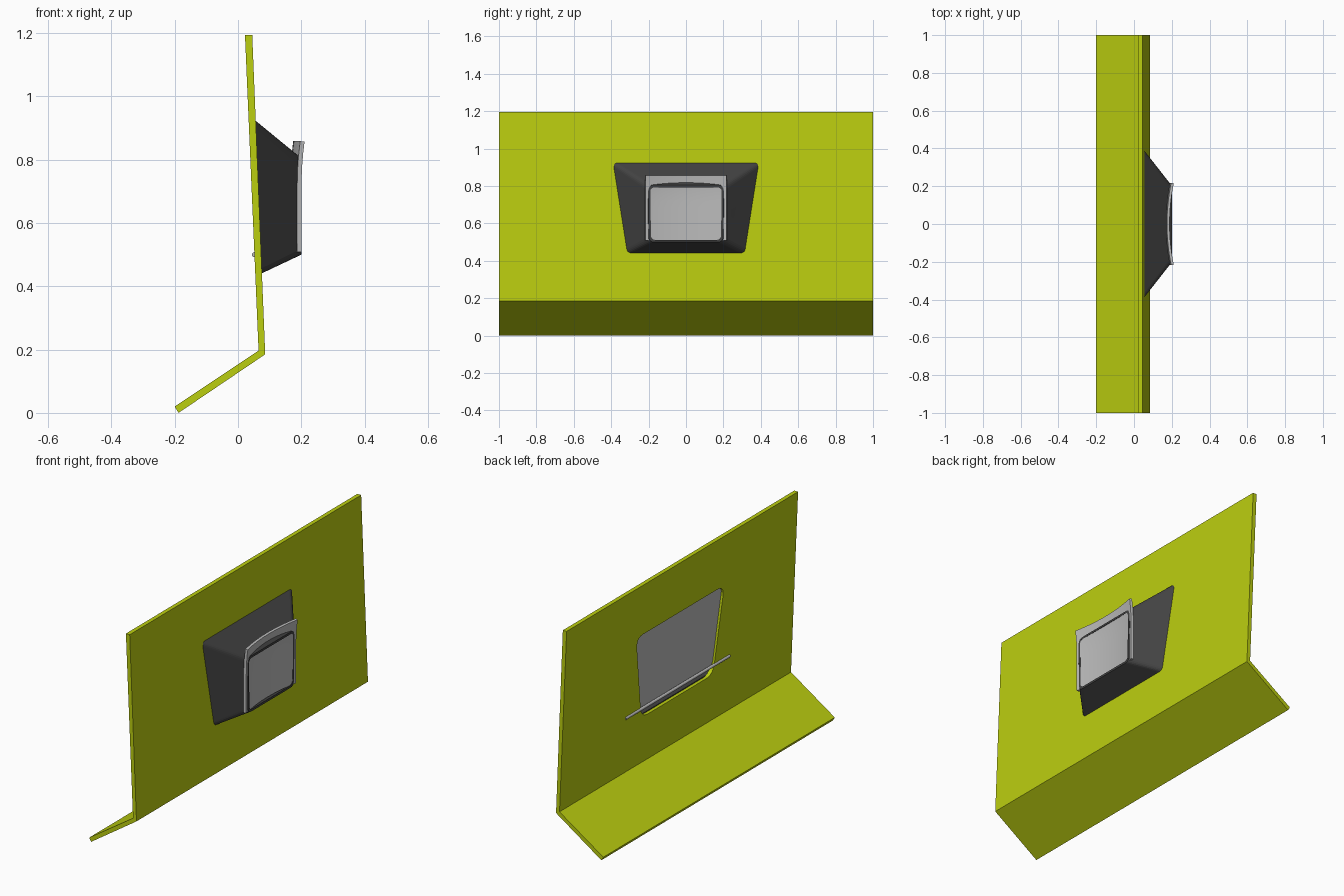
import bpy, bmesh, math
from mathutils import Vector

if "Cube" in bpy.data.objects:
    bpy.data.objects.remove(bpy.data.objects["Cube"])


def material(name, rgb):
    m = bpy.data.materials.new(name)
    m.diffuse_color = (*rgb, 1)
    m.use_nodes = True
    m.node_tree.nodes["Principled BSDF"].inputs["Base Color"].default_value = m.diffuse_color
    return m


LIME = material("lime", (0.50, 0.62, 0.005))
DARK = material("charcoal", (0.055, 0.055, 0.055))
GREY = material("light grey", (0.50, 0.50, 0.50))


def make(name, verts, faces, mat):
    me = bpy.data.meshes.new(name)
    me.from_pydata(verts, [], faces)
    bm = bmesh.new()
    bm.from_mesh(me)
    bmesh.ops.recalc_face_normals(bm, faces=bm.faces)
    bm.to_mesh(me)
    bm.free()
    ob = bpy.data.objects.new(name, me)
    bpy.context.collection.objects.link(ob)
    me.materials.append(mat)
    return ob


def activate(ob):
    bpy.ops.object.select_all(action='DESELECT')
    ob.select_set(True)
    bpy.context.view_layer.objects.active = ob


def trapezoid(w_bottom, z_bottom, w_top, z_top, r, n=5):
    """Rounded, symmetric outline in (y, z), counter-clockwise."""
    cs = [Vector(c) for c in ((-w_bottom, z_bottom), (w_bottom, z_bottom),
                              (w_top, z_top), (-w_top, z_top))]
    pts = []
    for i, c in enumerate(cs):
        a = c + (cs[i - 1] - c).normalized() * r
        b = c + (cs[(i + 1) % 4] - c).normalized() * r
        for k in range(n + 1):
            t = k / n
            pts.append(a * (1 - t) ** 2 + c * 2 * t * (1 - t) + b * t ** 2)
    return pts


def loft(name, rings, mat, caps=True):
    n = len(rings[0])
    verts = [v for ring in rings for v in ring]
    faces = [(j * n + i, j * n + (i + 1) % n, (j + 1) * n + (i + 1) % n, (j + 1) * n + i)
             for j in range(len(rings) - 1) for i in range(n)]
    if caps:
        faces += [tuple(range(n)), tuple(range((len(rings) - 1) * n, len(rings) * n))]
    return make(name, verts, faces, mat)


def front_x(z):   # front surface of the sloping panel
    return 0.085 - 0.04 * (z - 0.185) / 1.01


def on_panel(pts, offset):
    return [(front_x(p.y) + offset, p.x, p.y) for p in pts]


# Bent sheet panel
profile = [(0.022, 1.195), (0.045, 1.195), (0.086, 0.185), (-0.188, 0.0),
           (-0.2, 0.02), (0.065, 0.197)]
panel = loft("bent_panel", [[(x, y, z) for x, z in profile] for y in (-1, 1)], LIME)

# Rounded opening cut through the panel
hole = trapezoid(0.31, 0.45, 0.38, 0.917, 0.06)
cutter = loft("opening_cutter", [on_panel(hole, -0.1), on_panel(hole, 0.1)], LIME)
cutter.hide_render = True
mod = panel.modifiers.new("opening", 'BOOLEAN')
mod.object = cutter
mod.operation = 'DIFFERENCE'
mod.solver = 'EXACT'
activate(panel)
bpy.ops.object.modifier_apply(modifier="opening")
bpy.data.objects.remove(cutter)

# Tapered hollow housing, open at the front and back
outer_base = trapezoid(0.316, 0.44, 0.392, 0.925, 0.025)
outer_front = trapezoid(0.198, 0.50, 0.203, 0.805, 0.03)
inner_front = trapezoid(0.187, 0.512, 0.191, 0.793, 0.025)
inner_base = trapezoid(0.304, 0.455, 0.376, 0.912, 0.03)
flat = lambda pts: [(0.2, p.x, p.y) for p in pts]
base_o, base_i = on_panel(outer_base, -0.002), on_panel(inner_base, -0.002)
loft("housing", [base_o, flat(outer_front), flat(inner_front), base_i, base_o], DARK, caps=False)
bpy.ops.object.select_all(action='DESELECT')
housing = bpy.data.objects["housing"]
bm = bmesh.new()
bm.from_mesh(housing.data)
bmesh.ops.remove_doubles(bm, verts=bm.verts, dist=1e-5)
bmesh.ops.recalc_face_normals(bm, faces=bm.faces)
bm.to_mesh(housing.data)
bm.free()

# Concave screen plate behind the front opening, rising above the housing
NY, NZ = 16, 10


def plate_x(y, z):
    return 0.172 + 0.022 * (y / 0.217) ** 2 + 0.5 * max(0, z - 0.72) ** 2


grid = []
for j in range(NZ + 1):
    z = 0.508 + 0.35 * j / NZ
    for i in range(NY + 1):
        y = -0.217 + 0.434 * i / NY
        grid.append((plate_x(y, z), y, z))
quads = [(a, a + 1, a + NY + 2, a + NY + 1)
         for j in range(NZ) for i in range(NY) for a in [j * (NY + 1) + i]]
screen = make("screen_plate", grid, quads, GREY)
sol = screen.modifiers.new("thickness", 'SOLIDIFY')
sol.thickness = 0.014
sol.offset = 0
activate(screen)
bpy.ops.object.modifier_apply(modifier="thickness")
bpy.ops.object.shade_smooth_by_angle(angle=math.radians(35))

# Flap closing the opening at the back
flap = trapezoid(0.312, 0.495, 0.374, 0.912, 0.03)
loft("rear_flap", [on_panel(flap, -0.012), on_panel(flap, 0.0)], GREY)

# Thin hinge rod along the flap's lower edge
bpy.ops.mesh.primitive_cylinder_add(vertices=16, radius=0.008, depth=0.9,
                                    location=(0.052, 0, 0.50),
                                    rotation=(math.pi / 2, 0, 0))
rod = bpy.context.object
rod.name = "hinge_rod"
rod.data.materials.append(GREY)
bpy.ops.object.shade_smooth_by_angle(angle=math.radians(40))
